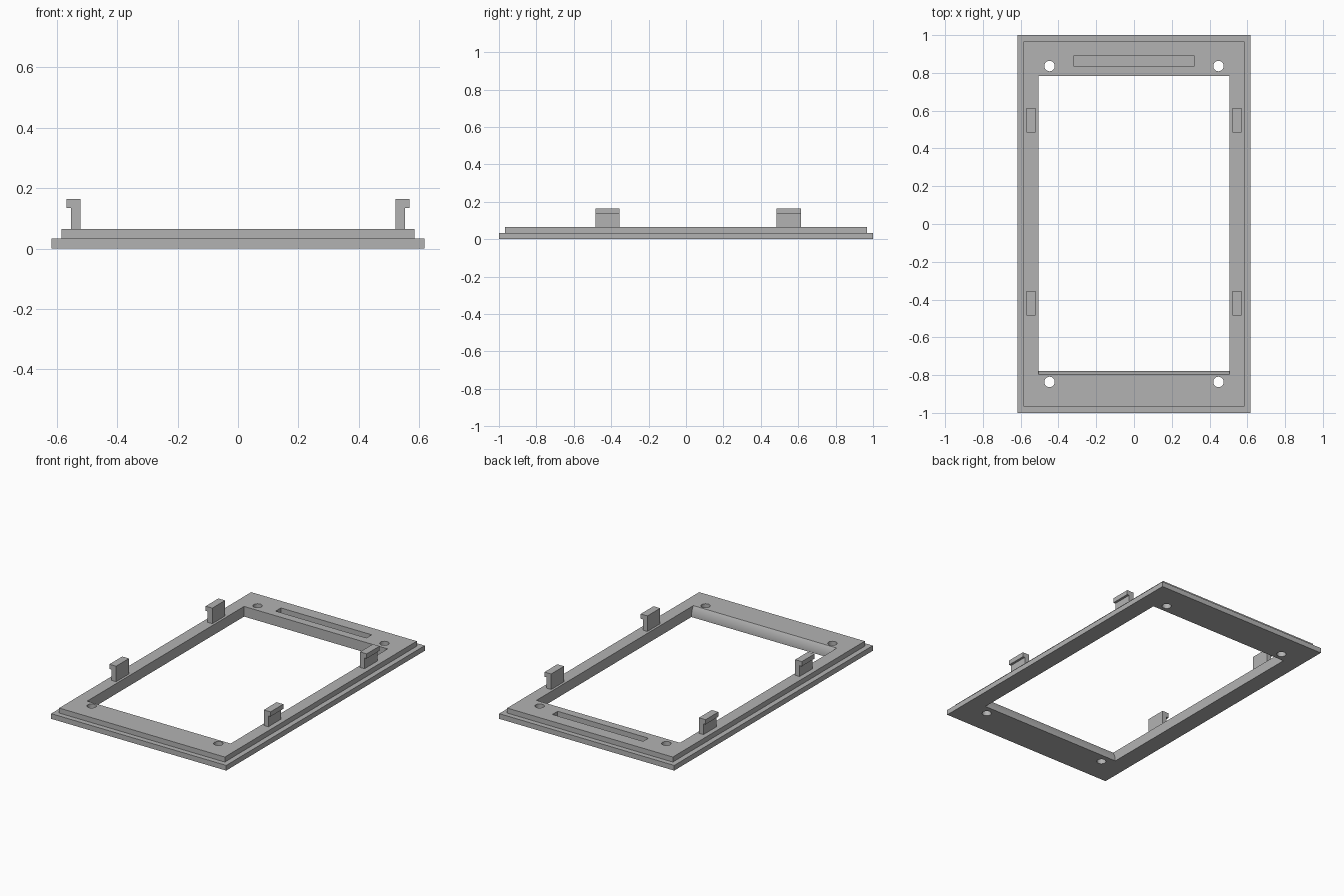
import bpy, bmesh, math
from mathutils import Vector

cube = bpy.data.objects.get("Cube")
if cube:
    bpy.data.objects.remove(cube, do_unlink=True)

BASE_Z, TOP_Z, CLIP_Z = 0.033, 0.065, 0.164

grey = bpy.data.materials.new("plain grey")
grey.use_nodes = True
COLOUR = (0.45, 0.45, 0.45, 1)
grey.diffuse_color = COLOUR
grey.node_tree.nodes["Principled BSDF"].inputs["Base Color"].default_value = COLOUR


def finish(name, bm):
    bmesh.ops.recalc_face_normals(bm, faces=bm.faces[:])
    mesh = bpy.data.meshes.new(name)
    bm.to_mesh(mesh)
    bm.free()
    mesh.materials.append(grey)
    obj = bpy.data.objects.new(name, mesh)
    bpy.context.collection.objects.link(obj)
    return obj


def prism(name, points, direction):
    """Extrude a closed outline of 3D points along a direction."""
    bm = bmesh.new()
    face = bm.faces.new([bm.verts.new(p) for p in points])
    out = bmesh.ops.extrude_face_region(bm, geom=[face])["geom"]
    bmesh.ops.translate(bm, vec=Vector(direction),
                        verts=[v for v in out if isinstance(v, bmesh.types.BMVert)])
    return finish(name, bm)


def rect(x, y, z):
    return [(-x, -y, z), (x, -y, z), (x, y, z), (-x, y, z)]


def cut(target, cutter):
    mod = target.modifiers.new("cut", 'BOOLEAN')
    mod.operation = 'DIFFERENCE'
    mod.solver = 'EXACT'
    mod.object = cutter
    cutter.hide_render = True
    bpy.context.view_layer.objects.active = target
    bpy.ops.object.modifier_apply(modifier=mod.name)
    bpy.data.objects.remove(cutter, do_unlink=True)


# Stepped frame: flange outline, ledge, raised plate
bm = bmesh.new()
rings = [[bm.verts.new(p) for p in rect(x, y, z)] for x, y, z in (
    (0.617, 1, 0), (0.617, 1, BASE_Z), (0.584, 0.967, BASE_Z), (0.584, 0.967, TOP_Z))]
for low, high in zip(rings, rings[1:]):
    for i in range(4):
        j = (i + 1) % 4
        bm.faces.new((low[i], low[j], high[j], high[i]))
bm.faces.new(rings[0])
bm.faces.new(rings[-1])
frame = finish("frame", bm)

# Window opening with a rounded front lip
LIP, DROP = -0.777, 0.02
radius = (TOP_Z ** 2 + DROP ** 2) / (2 * DROP)
sweep = math.asin(TOP_Z / radius)
X = 0.506
arc = [(-X, LIP - radius * (1 - math.cos(sweep * i / 10)), radius * math.sin(sweep * i / 10))
       for i in range(11)]
outline = [(-X, LIP, -0.1)] + arc + [(-X, LIP - DROP, 0.2), (-X, 0.784, 0.2), (-X, 0.784, -0.1)]
cut(frame, prism("opening_cutter", outline, (2 * X, 0, 0)))

# Blind slot in the back rail
slot = [(-0.32, 0.836, BASE_Z), (0.32, 0.836, BASE_Z), (0.32, 0.889, BASE_Z), (-0.32, 0.889, BASE_Z)]
cut(frame, prism("slot_cutter", slot, (0, 0, 0.1)))

# Corner screw holes
for sx in (-1, 1):
    for sy in (-1, 1):
        ring = [(sx * 0.447 + 0.0275 * math.cos(math.tau * i / 32),
                 sy * 0.836 + 0.0275 * math.sin(math.tau * i / 32), -0.1) for i in range(32)]
        cut(frame, prism("hole_cutter", ring, (0, 0, 0.4)))

# Hooked clips on both side rails
HOOK = [(0.521, TOP_Z), (0.553, TOP_Z), (0.553, 0.134), (0.568, 0.134),
        (0.568, CLIP_Z), (0.521, CLIP_Z)]
for side, sx in (("left", 1), ("right", -1)):
    for place, y in (("front", -0.484), ("back", 0.485)):
        prism(f"{place}_{side}_clip", [(sx * x, y, z) for x, z in HOOK], (0, 0.129, 0))

# Smooth only the round surfaces
bpy.ops.object.select_all(action='DESELECT')
frame.select_set(True)
bpy.context.view_layer.objects.active = frame
bpy.ops.object.shade_smooth_by_angle(angle=math.radians(25))
